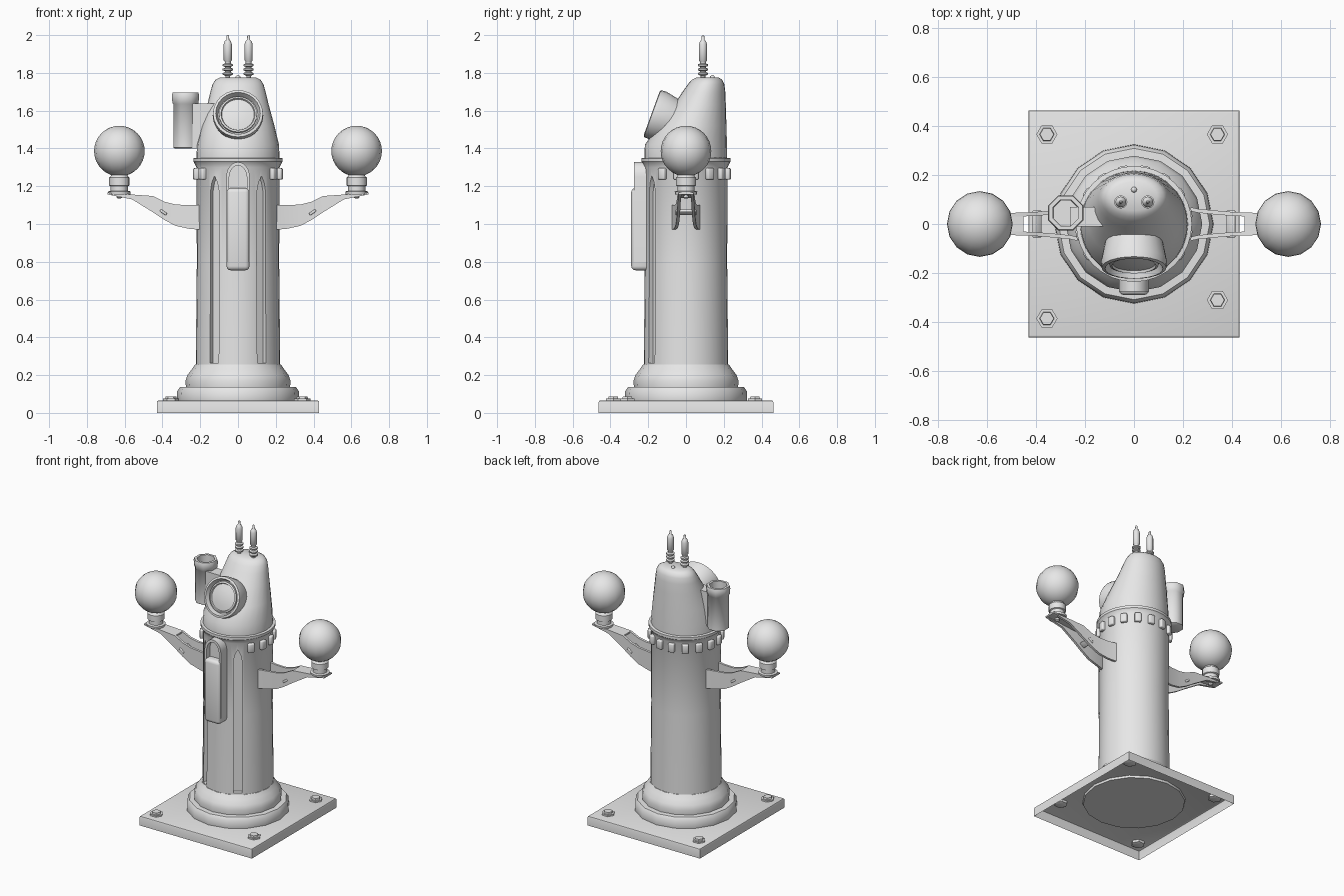
import bpy, bmesh
from math import sin, cos, pi, radians
from mathutils import Vector, Matrix

if "Cube" in bpy.data.objects:
    bpy.data.objects.remove(bpy.data.objects["Cube"])

grey = bpy.data.materials.new("light_grey")
grey.use_nodes = True
grey.diffuse_color = (0.8, 0.8, 0.8, 1)
grey.node_tree.nodes["Principled BSDF"].inputs["Base Color"].default_value = (0.8, 0.8, 0.8, 1)


def shade(mesh, angle=48):
    for p in mesh.polygons:
        p.use_smooth = True
    mesh.set_sharp_from_angle(angle=radians(angle))


def finish(name, bm, matrix=Matrix(), angle=48):
    bmesh.ops.remove_doubles(bm, verts=bm.verts, dist=0.0002)
    bmesh.ops.transform(bm, matrix=matrix, verts=bm.verts)
    bmesh.ops.recalc_face_normals(bm, faces=bm.faces)
    mesh = bpy.data.meshes.new(name)
    bm.to_mesh(mesh)
    bm.free()
    mesh.materials.append(grey)
    shade(mesh, angle)
    ob = bpy.data.objects.new(name, mesh)
    bpy.context.collection.objects.link(ob)
    return ob


def loft(name, rings, matrix=Matrix(), caps=True, angle=48):
    bm = bmesh.new()
    rows = [[bm.verts.new(p) for p in ring] for ring in rings]
    n = len(rows[0])
    for a, b in zip(rows, rows[1:]):
        for i in range(n):
            j = (i + 1) % n
            bm.faces.new((a[i], a[j], b[j], b[i]))
    if caps:
        bm.faces.new(rows[0])
        bm.faces.new(rows[-1])
    return finish(name, bm, matrix, angle)


def circle(rx, ry, cy, z, n, turn=0.0):
    return [(rx * cos(2 * pi * (i + turn) / n), cy + ry * sin(2 * pi * (i + turn) / n), z) for i in range(n)]


def lathe(name, profile, n=24, matrix=Matrix(), turn=0.0, angle=48):
    return loft(name, [circle(r, r, 0, z, n, turn) for r, z in profile], matrix, True, angle)


def prism(name, outline, y0, y1, matrix=Matrix()):
    return loft(name, [[(x, y, z) for x, z in outline] for y in (y0, y1)], matrix)


def box(name, lo, hi, bevel=0.0, matrix=Matrix(), segments=2):
    lo, hi = Vector(lo), Vector(hi)
    bm = bmesh.new()
    bmesh.ops.create_cube(bm, size=1)
    for v in bm.verts:
        v.co = (lo + hi) / 2 + v.co * (hi - lo)
    if bevel:
        bmesh.ops.bevel(bm, geom=bm.edges[:], offset=bevel, segments=segments, affect='EDGES', profile=0.5)
    return finish(name, bm, matrix)


def cut(target, cutters):
    for c in cutters:
        c.hide_render = True
        m = target.modifiers.new("cut", 'BOOLEAN')
        m.operation, m.solver, m.object = 'DIFFERENCE', 'EXACT', c
    bpy.context.view_layer.update()
    mesh = bpy.data.meshes.new_from_object(target.evaluated_get(bpy.context.evaluated_depsgraph_get()))
    target.modifiers.clear()
    target.data = mesh
    shade(mesh, 35)
    for c in cutters:
        bpy.data.objects.remove(c)


def at(x, y, z):
    return Matrix.Translation((x, y, z))


def arch(w, bottom, spring, height, n=12):
    return [(-w, bottom), (w, bottom)] + [(w * cos(pi * i / n), spring + height * sin(pi * i / n)) for i in range(n + 1)]


# Base plate, hollow underneath, with chamfered top edges
bm = bmesh.new()
bmesh.ops.create_cube(bm, size=1)
for v in bm.verts:
    v.co = Vector((v.co.x * 0.86, v.co.y * 0.925, (v.co.z + 0.5) * 0.066))
bmesh.ops.bevel(bm, geom=[e for e in bm.edges if all(v.co.z > 0.05 for v in e.verts)],
                offset=0.01, segments=2, affect='EDGES', profile=0.5)
bmesh.ops.delete(bm, geom=[f for f in bm.faces if f.calc_center_median().z < 0.001], context='FACES')
finish("base_plate", bm, Matrix(), 30)

# Hexagonal bolts
for i, (x, y) in enumerate([(-0.355, 0.365), (0.34, 0.365), (0.34, -0.31), (-0.355, -0.385)]):
    lathe(f"bolt_{i + 1}", [(0.03, 0.045), (0.043, 0.05), (0.043, 0.076), (0.03, 0.076), (0.028, 0.088)],
          6, at(x, y, 0), angle=30)

# Stepped foot
lathe("foot", [(0.32, 0.052), (0.324, 0.066), (0.322, 0.115), (0.308, 0.136), (0.276, 0.138), (0.278, 0.17),
               (0.268, 0.2), (0.245, 0.23), (0.228, 0.255), (0.2, 0.258)], 16)

# Column with two pointed front grooves
column = lathe("column", [(0.224, 0.2), (0.222, 0.4), (0.218, 0.8), (0.22, 1.3), (0.232, 1.325),
                          (0.236, 1.33), (0.236, 1.348), (0.21, 1.352)], 32)
groove = [(-0.028, 0.265), (0.028, 0.265), (0.028, 1.17), (0.018, 1.22), (0, 1.255), (-0.018, 1.22), (-0.028, 1.17)]
cut(column, [prism("groove_cutter", groove, -0.3, -0.192, Matrix.Rotation(s * radians(34.6), 4, 'Z'))
             for s in (-1, 1)])

# Row of small blocks under the column rim, leaving the front clear
for i in range(12):
    turn = Matrix.Rotation(radians(-33.75 + 22.5 * i), 4, 'Z')
    box(f"rim_block_{i + 1}", (0.2, -0.021, 1.235), (0.24, 0.021, 1.296), 0.007, turn)

# Front housing: arched niche above a rounded cover
niche = prism("front_niche", arch(0.062, 0.8, 1.25, 0.078), -0.276, -0.19)
cut(niche, [prism("niche_cutter", arch(0.047, 1.1, 1.245, 0.065), -0.4, -0.24)])
box("front_cover", (-0.061, -0.29, 0.755), (0.061, -0.19, 1.19), 0.022, segments=3)

# Head: flat back, sloping front
sections = [(1.345, 0.22, -0.22, 0.218), (1.42, 0.217, -0.218, 0.217), (1.52, 0.193, -0.15, 0.214),
            (1.63, 0.163, -0.065, 0.211), (1.7, 0.146, -0.018, 0.208), (1.74, 0.135, 0.01, 0.203),
            (1.763, 0.12, 0.03, 0.192), (1.776, 0.095, 0.055, 0.172)]
loft("head", [circle(rx, (b - f) / 2, (b + f) / 2, z, 28) for z, rx, f, b in sections])

# Hooded eye, tipped upwards
aim = Vector((0, -cos(radians(20)), sin(radians(20)))).to_track_quat('Z', 'Y').to_matrix().to_4x4()
eye = at(0, -0.178, 1.585) @ aim
lathe("eye_hood", [(0.1, -0.2), (0.122, -0.09), (0.134, -0.03), (0.132, 0), (0.118, 0.004), (0.106, -0.028)], 24, eye)
lathe("eye_lens", [(0.1, -0.04), (0.1, -0.012), (0.09, -0.008), (0.086, -0.018), (0.05, -0.01), (0, -0.006)], 24, eye)

# Open-topped side pipe and its bracket
lathe("side_pipe", [(0.062, 1.4), (0.07, 1.405), (0.07, 1.635), (0.075, 1.64), (0.078, 1.68), (0.074, 1.695),
                    (0.057, 1.695), (0.055, 1.5)], 8, at(-0.278, 0.045, 0), 0.5)
box("pipe_bracket", (-0.26, -0.01, 1.4), (-0.1, 0.07, 1.637))

# Aerials with stacked discs, and a small knob on the crown
aerial = [(0.012, 1.76), (0.012, 1.783)]
for z in (1.795, 1.818, 1.841):
    aerial += [(0.016, z - 0.009), (0.027, z - 0.004), (0.027, z + 0.004), (0.016, z + 0.009)]
aerial += [(0.016, 1.86), (0.022, 1.866), (0.022, 1.95), (0.016, 1.968), (0.008, 1.975), (0.007, 1.995), (0.003, 2.0)]
for side, x in (("left", 0.056), ("right", -0.054)):
    lathe(side + "_aerial", aerial, 12, at(x, 0.09, 0))
lathe("crown_knob", [(0.012, 1.76), (0.012, 1.782), (0.005, 1.788)], 8, at(0, 0.14, 0))

# Arms: twin tapering side plates, top web, pin, cup and ball
stations = [(0.205, 1.1, 0.97, 0.074), (0.26, 1.1, 0.975, 0.062), (0.33, 1.103, 0.99, 0.055), (0.39, 1.118, 1.022, 0.05),
            (0.45, 1.148, 1.062, 0.047), (0.56, 1.156, 1.13, 0.043), (0.69, 1.166, 1.156, 0.04)]
for side, s in (("left", 1), ("right", -1)):
    for face, k in (("front", -1), ("back", 1)):
        loft(f"{side}_arm_{face}_plate",
             [[(s * x, k * y, t), (s * x, k * (y - 0.016), t), (s * x, k * (y - 0.016), b), (s * x, k * y, b)]
              for x, t, b, y in stations], angle=30)
    loft(side + "_arm_web",
         [[(s * x, y, t), (s * x, -y, t), (s * x, -y, t - 0.01), (s * x, y, t - 0.01)]
          for x, t, b, y in stations[4:]], angle=30)
    box(side + "_arm_pin", (-0.02, -0.055, -0.007), (0.02, 0.055, 0.007), 0.004,
        at(s * 0.395, 0, 1.062) @ Matrix.Rotation(-s * radians(35), 4, 'Y'))
    lathe(side + "_ball_cup", [(0.008, 1.135), (0.014, 1.14), (0.014, 1.157), (0.058, 1.157), (0.06, 1.172),
                               (0.046, 1.176), (0.046, 1.2), (0.054, 1.204), (0.054, 1.245), (0.046, 1.252),
                               (0.04, 1.27)], 16, at(s * 0.628, 0, 0))
    bm = bmesh.new()
    bmesh.ops.create_uvsphere(bm, u_segments=16, v_segments=16, radius=0.134)
    finish(side + "_ball", bm, at(s * 0.628, 0, 1.386))
